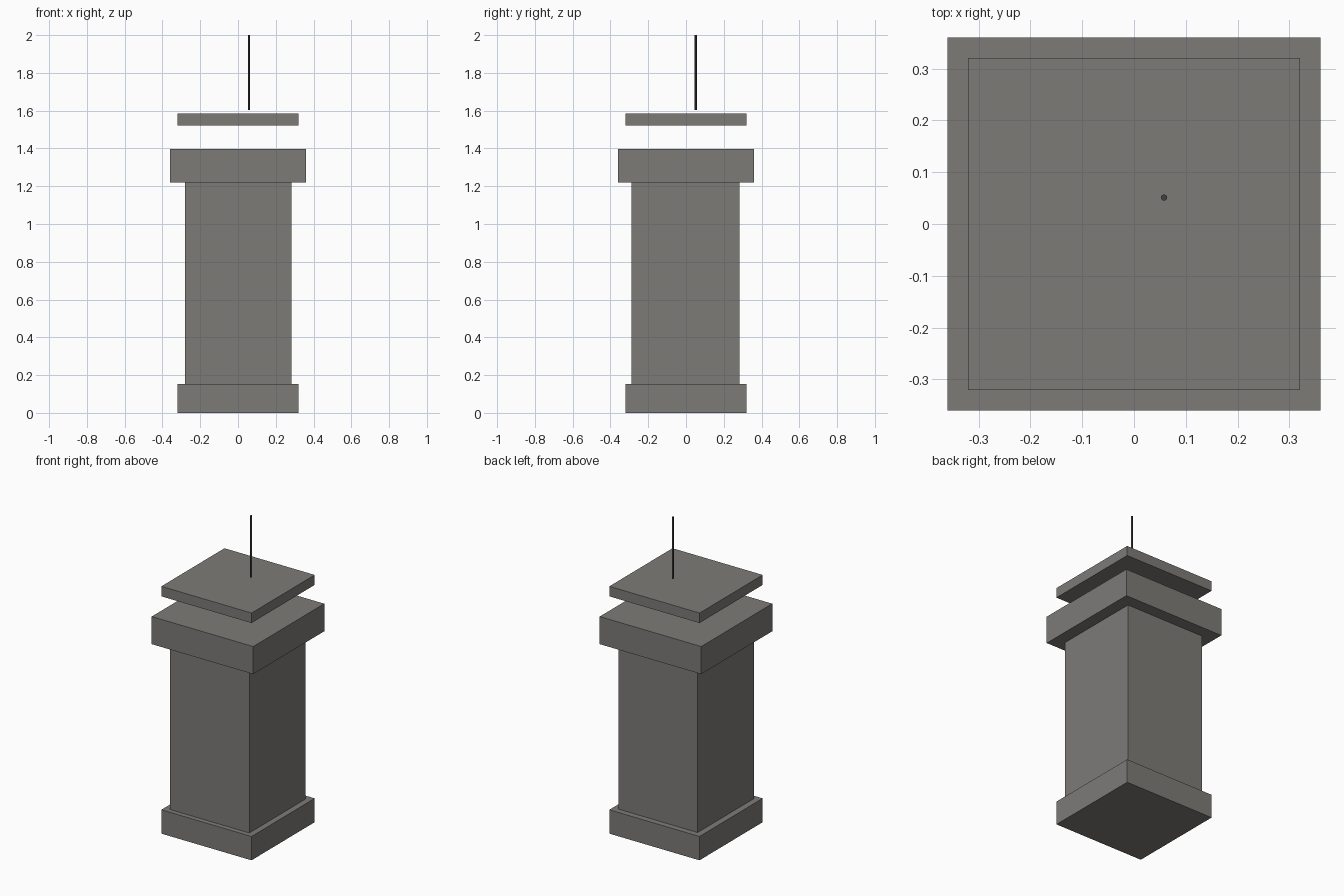
import bpy

if "Cube" in bpy.data.objects:
    bpy.data.objects.remove(bpy.data.objects["Cube"])


def material(name, colour):
    m = bpy.data.materials.new(name)
    m.diffuse_color = (*colour, 1)
    m.use_nodes = True
    m.node_tree.nodes["Principled BSDF"].inputs["Base Color"].default_value = m.diffuse_color
    return m


STONE = material("dark_stone", (0.205, 0.198, 0.187))
METAL = material("dark_metal", (0.05, 0.05, 0.05))


def box(name, x, y, z):
    """Box spanning the given (min, max) ranges."""
    spans = (x, y, z)
    bpy.ops.mesh.primitive_cube_add(size=1, location=[(a + b) / 2 for a, b in spans])
    ob = bpy.context.object
    ob.name = name
    ob.scale = [b - a for a, b in spans]
    bpy.ops.object.transform_apply(location=False, rotation=False, scale=True)
    ob.data.materials.append(STONE)
    return ob


def square(h):
    return (-h, h), (-h, h)


# Stacked pillar: plinth, shaft (slightly deeper to the front), cornice
box("plinth", *square(0.32), (0, 0.153))
box("shaft", (-0.28, 0.282), (-0.288, 0.282), (0.153, 1.22))
box("cornice", *square(0.36), (1.22, 1.397))

# Floating cap slab
box("cap_slab", *square(0.32), (1.522, 1.586))

# Thin rod above the cap
z0, z1 = 1.604, 2.0
bpy.ops.mesh.primitive_cylinder_add(vertices=12, radius=0.006, depth=z1 - z0,
                                    location=(0.058, 0.051, (z0 + z1) / 2))
rod = bpy.context.object
rod.name = "rod"
rod.data.materials.append(METAL)
bpy.ops.object.shade_smooth_by_angle()
